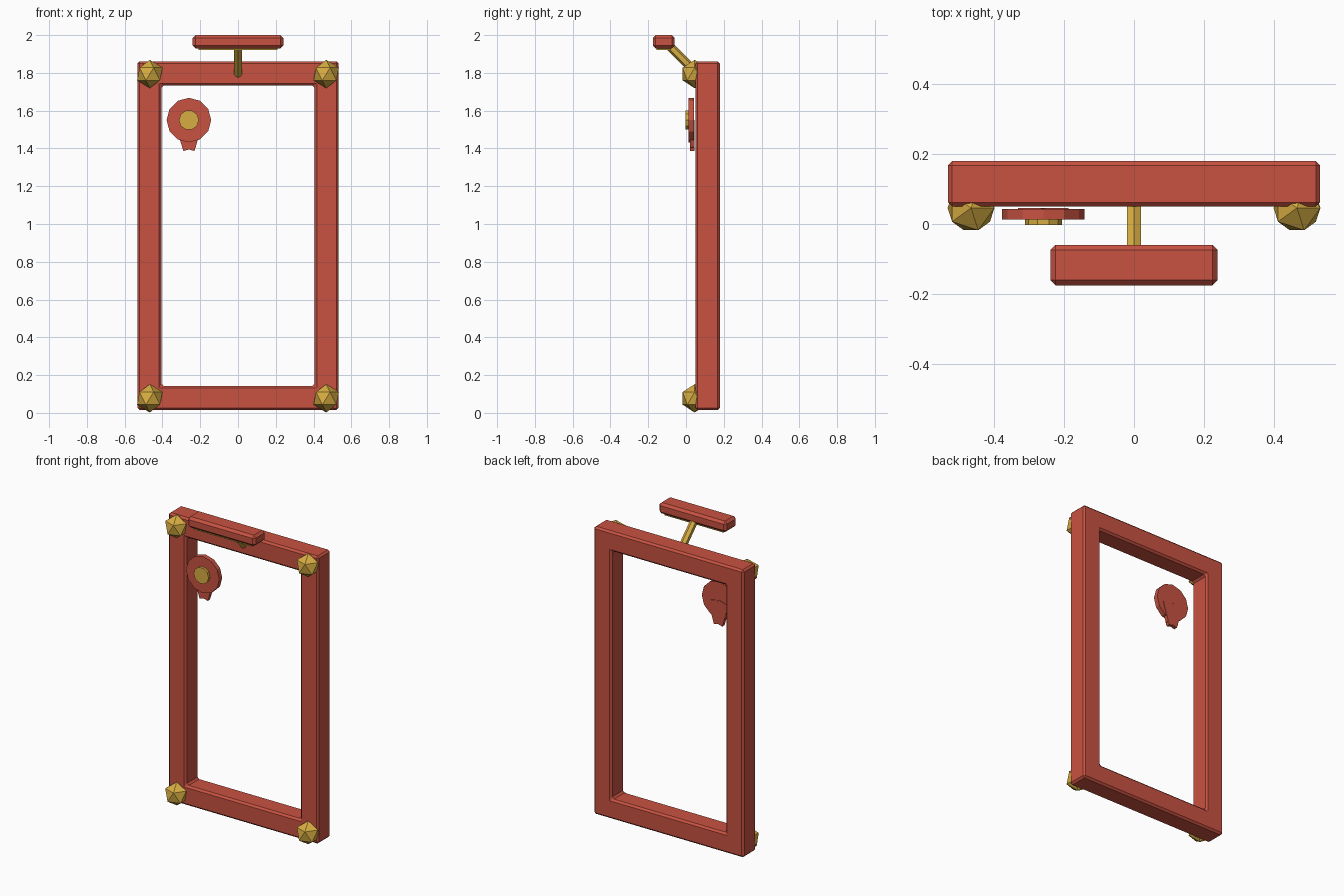
import bpy, bmesh, math
from mathutils import Matrix, Vector

cube = bpy.data.objects.get("Cube")
if cube:
    bpy.data.objects.remove(cube, do_unlink=True)


def material(name, color):
    m = bpy.data.materials.new(name)
    m.diffuse_color = color
    m.use_nodes = True
    m.node_tree.nodes["Principled BSDF"].inputs["Base Color"].default_value = color
    return m


red = material("brick red", (0.58, 0.085, 0.053, 1))
gold = material("antique gold", (0.68, 0.42, 0.055, 1))


def make(name, bm, mat, bevel=0):
    bmesh.ops.recalc_face_normals(bm, faces=bm.faces)
    mesh = bpy.data.meshes.new(name)
    bm.to_mesh(mesh)
    bm.free()
    mesh.materials.append(mat)
    obj = bpy.data.objects.new(name, mesh)
    bpy.context.collection.objects.link(obj)
    if bevel:
        mod = obj.modifiers.new("chamfer", "BEVEL")
        mod.width = bevel
        mod.segments = 1
        mod.limit_method = "ANGLE"
    return obj


def box(name, center, size, mat, bevel=0, tilt=0):
    bm = bmesh.new()
    bmesh.ops.create_cube(bm, size=1, matrix=Matrix.Translation(center)
                          @ Matrix.Rotation(tilt, 4, "Y") @ Matrix.Diagonal((*size, 1)))
    return make(name, bm, mat, bevel)


def rod(name, start, end, radius, sides, mat, turn=0):
    start, end = Vector(start), Vector(end)
    axis = end - start
    bm = bmesh.new()
    bmesh.ops.create_cone(bm, cap_ends=True, segments=sides, radius1=radius, radius2=radius,
                          depth=axis.length, matrix=Matrix.Translation((start + end) / 2)
                          @ Vector((0, 0, 1)).rotation_difference(axis).to_matrix().to_4x4()
                          @ Matrix.Rotation(turn, 4, "Z"))
    return make(name, bm, mat)


# Picture frame: a rectangular ring extruded backwards
bm = bmesh.new()
mid_z = 0.938


def loop(half_w, half_h):
    return [bm.verts.new((sx * half_w, 0.05, mid_z + sz * half_h))
            for sx, sz in ((-1, -1), (1, -1), (1, 1), (-1, 1))]


outer, inner = loop(0.533, 0.923), loop(0.405, 0.795)
ring = [bm.faces.new((outer[i], outer[(i + 1) % 4], inner[(i + 1) % 4], inner[i]))
        for i in range(4)]
back = bmesh.ops.extrude_face_region(bm, geom=ring, use_keep_orig=True)["geom"]
bmesh.ops.translate(bm, vec=(0, 0.13, 0),
                    verts=[v for v in back if isinstance(v, bmesh.types.BMVert)])
make("frame", bm, red, 0.012)

# Faceted corner studs
for side, x in (("right", -0.467), ("left", 0.467)):
    for level, z in (("lower", 0.077), ("upper", 1.794)):
        bm = bmesh.new()
        bmesh.ops.create_icosphere(bm, subdivisions=1, radius=0.075,
                                   matrix=Matrix.Translation((x, 0.046, z)))
        make(f"{level}_{side}_stud", bm, gold)

# Picture lamp on a slanted arm
rod("lamp_arm", (0, 0.065, 1.79), (0, -0.1, 1.955), 0.023, 6, gold)
box("lamp_shade", (0, -0.118, 1.965), (0.48, 0.116, 0.07), red, 0.015)
box("lamp_light", (0, -0.118, 1.93), (0.42, 0.075, 0.02), gold)

# Award rosette with two crossing ribbon tails
rx, rz = -0.26, 1.55
rod("rosette_disc", (rx, 0.043, rz), (rx, 0.013, rz), 0.118, 12, red)
rod("rosette_button", (rx, 0.02, rz), (rx, -0.003, rz), 0.053, 10, gold, math.pi / 2)
for side, s in (("right", -1), ("left", 1)):
    box(f"{side}_ribbon_tail", (rx + s * 0.0175, 0.034, 1.468), (0.07, 0.024, 0.15),
        red, tilt=s * math.radians(17))
